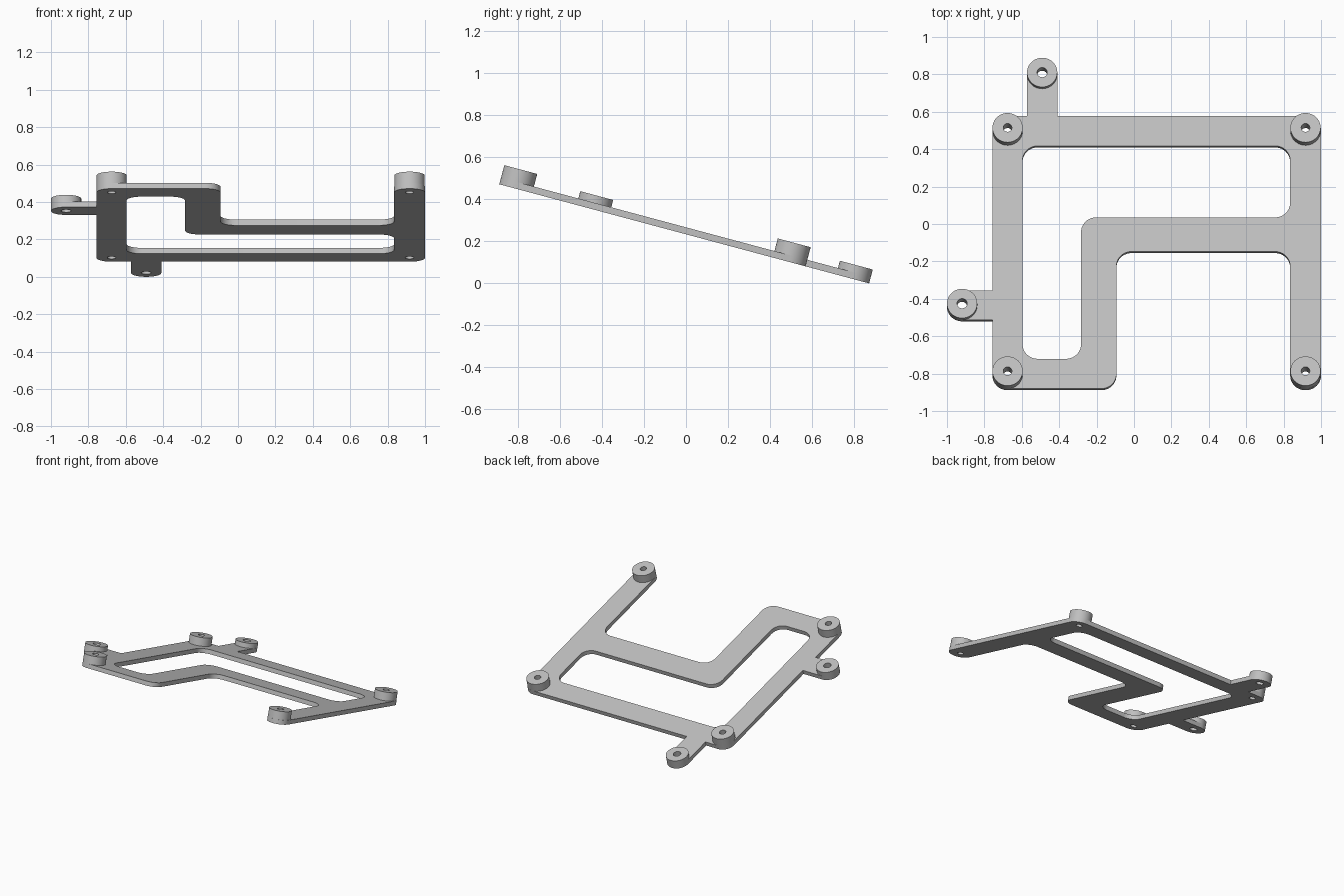
import bpy, bmesh, math
from mathutils import Vector

if "Cube" in bpy.data.objects:
    bpy.data.objects.remove(bpy.data.objects["Cube"], do_unlink=True)

TILT = math.radians(-15)
LIFT = 0.2335
R = 0.081        # boss and corner radius
PLATE = 0.032    # plate thickness

grey = bpy.data.materials.new("light grey")
grey.use_nodes = True
grey.diffuse_color = (0.53, 0.53, 0.53, 1)
grey.node_tree.nodes["Principled BSDF"].inputs["Base Color"].default_value = grey.diffuse_color


def circle(x, y, r, n=40):
    return [Vector((x + r * math.cos(math.tau * i / n), y + r * math.sin(math.tau * i / n), 0))
            for i in range(n)]


def rounded(corners, n=10):
    """Right-angled outline; each corner is (x, y, radius)."""
    points = []
    for i, (x, y, r) in enumerate(corners):
        p = Vector((x, y, 0))
        before = (Vector((*corners[i - 1][:2], 0)) - p).normalized()
        after = (Vector((*corners[(i + 1) % len(corners)][:2], 0)) - p).normalized()
        if r == 0:
            points.append(p)
            continue
        centre = p + r * (before + after)
        for k in range(n + 1):
            t = math.pi / 2 * k / n
            points.append(centre - r * (after * math.cos(t) + before * math.sin(t)))
    return points


def slab(name, loops, bottom, top):
    """Fill the first loop minus the others, extrude it and tilt the result."""
    bm = bmesh.new()
    for loop in loops:
        verts = [bm.verts.new(p + Vector((0, 0, bottom))) for p in loop]
        for i, v in enumerate(verts):
            bm.edges.new((verts[i - 1], v))
    bmesh.ops.remove_doubles(bm, verts=bm.verts[:], dist=0.0002)
    bmesh.ops.triangle_fill(bm, edges=bm.edges[:], use_beauty=True, normal=(0, 0, 1))
    ext = bmesh.ops.extrude_face_region(bm, geom=bm.faces[:], use_keep_orig=True)
    raised = [g for g in ext["geom"] if isinstance(g, bmesh.types.BMVert)]
    bmesh.ops.translate(bm, verts=raised, vec=(0, 0, top - bottom))
    bmesh.ops.recalc_face_normals(bm, faces=bm.faces[:])
    mesh = bpy.data.meshes.new(name)
    bm.to_mesh(mesh)
    bm.free()
    mesh.materials.append(grey)
    ob = bpy.data.objects.new(name, mesh)
    bpy.context.collection.objects.link(ob)
    ob.rotation_euler.x = TILT
    ob.location.z = LIFT
    bpy.ops.object.select_all(action="DESELECT")
    ob.select_set(True)
    bpy.context.view_layer.objects.active = ob
    bpy.ops.object.shade_smooth_by_angle(angle=math.radians(30))


# Standoffs: name, x, y, top height, screw hole radius
bosses = [
    ("front_right_standoff", -0.676, -0.839, 0.094, 0.023),
    ("front_left_standoff", 0.917, -0.839, 0.094, 0.023),
    ("back_right_standoff", -0.676, 0.508, 0.094, 0.023),
    ("back_left_standoff", 0.917, 0.508, 0.094, 0.023),
    ("back_tab_standoff", -0.491, 0.821, 0.068, 0.027),
    ("side_tab_standoff", -0.919, -0.458, 0.068, 0.027),
]

# Frame plate: outer outline with two tabs, L-shaped window, screw holes
outline = rounded([
    (-0.757, -0.92, R), (-0.094, -0.92, R), (-0.094, -0.161, R), (0.835, -0.161, R),
    (0.835, -0.92, R), (1, -0.92, R), (1, 0.589, R), (-0.41, 0.589, 0),
    (-0.41, 0.902, R), (-0.572, 0.902, R), (-0.572, 0.589, 0), (-0.757, 0.589, R),
    (-0.757, -0.377, 0), (-1, -0.377, R), (-1, -0.539, R), (-0.757, -0.539, 0)])
window = rounded([
    (-0.596, -0.755, R), (-0.283, -0.755, R), (-0.283, 0.028, R), (0.835, 0.028, R),
    (0.835, 0.424, R), (-0.596, 0.424, R)])
holes = [circle(x, y, hole) for _, x, y, _, hole in bosses]
slab("frame_plate", [outline, window] + holes, 0, PLATE)

for name, x, y, top, hole in bosses:
    slab(name, [circle(x, y, R), circle(x, y, hole)], PLATE, top)
